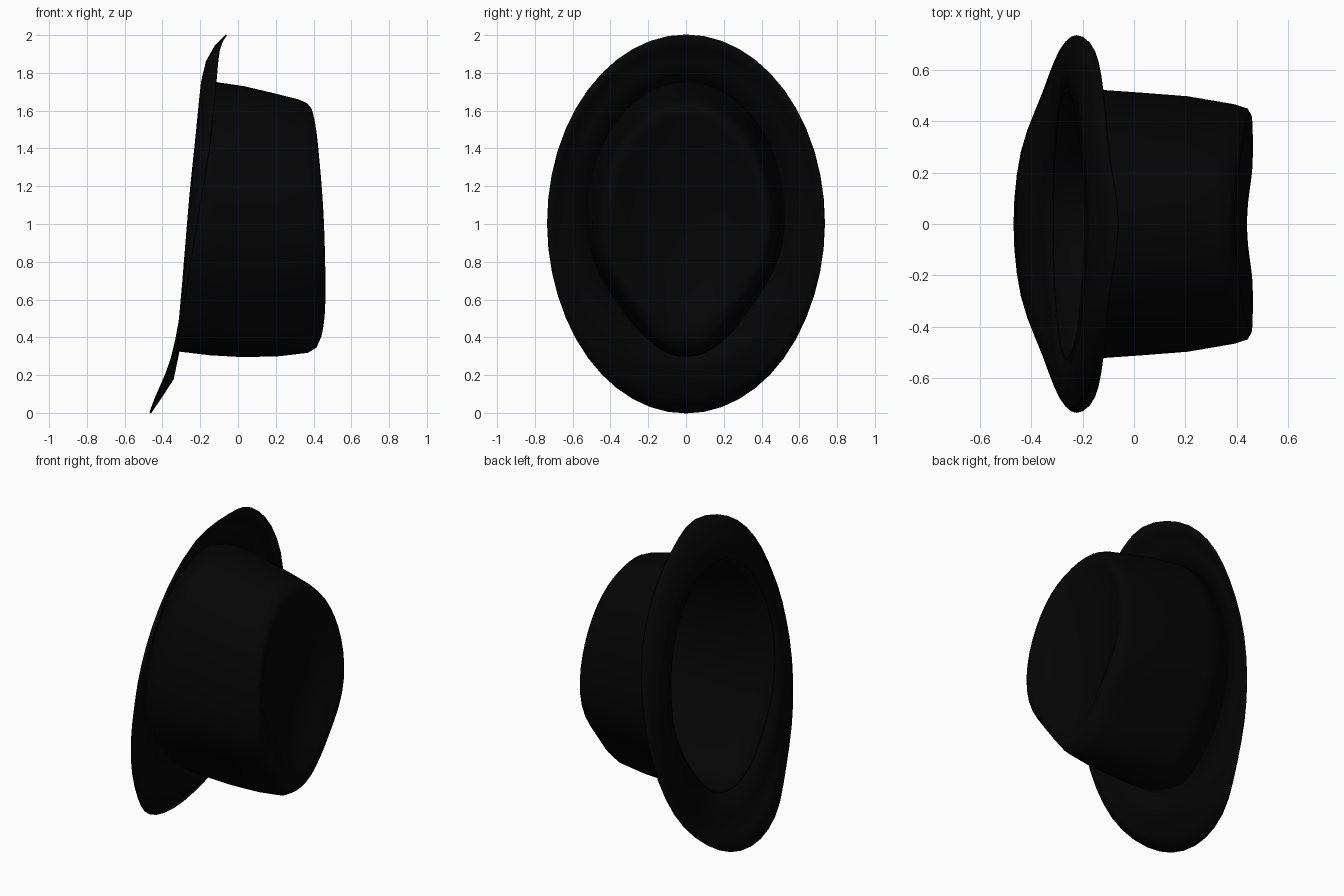
import bpy
import bmesh
from math import sin, cos, pi, exp

SIDES = 48

cube = bpy.data.objects.get("Cube")
if cube:
    bpy.data.objects.remove(cube, do_unlink=True)

felt = bpy.data.materials.new("black felt")
felt.use_nodes = True
felt.diffuse_color = (0.0015, 0.0015, 0.0015, 1)
bsdf = felt.node_tree.nodes["Principled BSDF"]
bsdf.inputs["Base Color"].default_value = felt.diffuse_color
bsdf.inputs["Roughness"].default_value = 0.9


def along(keys, t):
    """Smooth curve through keys spread at equal angles, low end to high end."""
    last = len(keys) - 1
    s = (1 - min(t, 2 * pi - t) / pi) * last
    i = min(int(s), last - 1)
    f = s - i
    a, b = keys[i], keys[i + 1]
    # The mirrored neighbours keep the curve level at both ends
    slope_a = (b - keys[i - 1]) / 2 if i > 0 else 0
    slope_b = (keys[i + 2] - a) / 2 if i + 2 <= last else 0
    return (a + slope_a * f + (3 * (b - a) - 2 * slope_a - slope_b) * f ** 2
            + (2 * (a - b) + slope_a + slope_b) * f ** 3)


def ring(low, high, width, depth, pinch=0):
    """Oval ring; depth lists x from its low end to its high end."""
    points = []
    for j in range(SIDES):
        t = 2 * pi * j / SIDES
        c = cos(t)
        squeeze = 1 - pinch * exp(-((c + 0.8) / 0.35) ** 2)
        points.append((along(depth, t), width * sin(t) * squeeze,
                       (low + high) / 2 + (high - low) / 2 * c))
    return points


def loft(name, rings, thickness, offset, tip=None):
    bm = bmesh.new()
    loops = [[bm.verts.new(p) for p in r] for r in rings]
    for a, b in zip(loops, loops[1:]):
        for j in range(SIDES):
            k = (j + 1) % SIDES
            bm.faces.new((a[j], b[j], b[k], a[k]))
    if tip:
        centre = bm.verts.new(tip)
        for j in range(SIDES):
            bm.faces.new((loops[-1][j], centre, loops[-1][(j + 1) % SIDES]))
    mesh = bpy.data.meshes.new(name)
    bm.to_mesh(mesh)
    bm.free()
    mesh.materials.append(felt)
    obj = bpy.data.objects.new(name, mesh)
    bpy.context.collection.objects.link(obj)
    shell = obj.modifiers.new("felt thickness", "SOLIDIFY")
    shell.thickness = thickness
    shell.offset = offset
    bpy.ops.object.select_all(action="DESELECT")
    obj.select_set(True)
    bpy.context.view_layer.objects.active = obj
    bpy.ops.object.shade_smooth_by_angle(angle=pi / 3)


# Head opening, shared by brim and crown
opening = ring(0.325, 1.755, 0.53, (-0.315, -0.302, -0.262, -0.212, -0.19), 0.1)

# Brim: snapped down at the low end, curled up at the sides and high end
edge = ring(0, 2, 0.733, (-0.465, -0.437, -0.35, -0.285, -0.22,
                          -0.155, -0.122, -0.1, -0.062))
outer = ring(0.08, 1.94, 0.7, (-0.41, -0.38, -0.325, -0.285, -0.24,
                               -0.195, -0.16, -0.14, -0.12))
middle = ring(0.18, 1.86, 0.63, (-0.345, -0.315, -0.255, -0.2, -0.165))
loft("brim", [edge, outer, middle, opening], 0.01, 0)

# Crown: tapering wall, rounded shoulder and a dished, pinched top
crown = [
    opening,
    ring(0.305, 1.752, 0.523, (-0.15, -0.14, -0.13, -0.125, -0.12), 0.17),
    ring(0.295, 1.73, 0.512, (0.03, 0.03, 0.03), 0.23),
    ring(0.3, 1.69, 0.498, (0.22, 0.21, 0.2), 0.25),
    ring(0.318, 1.66, 0.467, (0.37, 0.385, 0.39, 0.36, 0.32), 0.24),
    ring(0.345, 1.64, 0.45, (0.415, 0.437, 0.443, 0.405, 0.365), 0.23),
    ring(0.4, 1.61, 0.428, (0.44, 0.462, 0.455, 0.422, 0.39), 0.23),
    ring(0.46, 1.56, 0.388, (0.432, 0.452, 0.445, 0.41, 0.38), 0.23),
    ring(0.56, 1.48, 0.3, (0.395, 0.395, 0.39, 0.37, 0.36), 0.17),
    ring(0.72, 1.32, 0.18, (0.355, 0.35, 0.35, 0.345, 0.345)),
]
loft("crown", crown, 0.012, -1, tip=(0.335, 0, 1.02))
